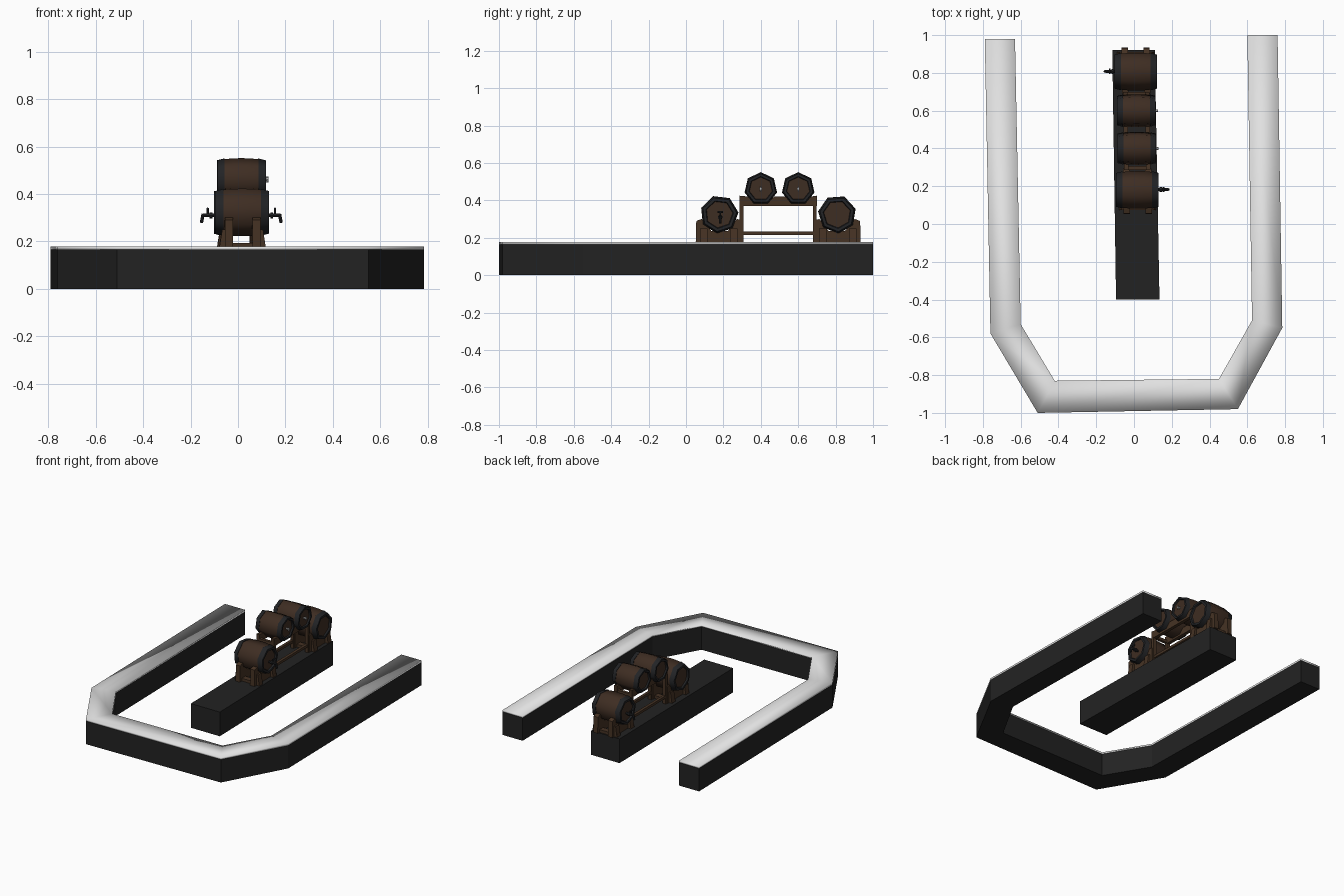
import bpy, bmesh, math
from mathutils import Vector, Matrix

if "Cube" in bpy.data.objects:
    bpy.data.objects.remove(bpy.data.objects["Cube"])


def mat(name, r, g, b):
    m = bpy.data.materials.new(name)
    m.diffuse_color = (r, g, b, 1)
    m.use_nodes = True
    m.node_tree.nodes["Principled BSDF"].inputs["Base Color"].default_value = m.diffuse_color
    return m


BLACK = mat("black_panel", 0.016, 0.016, 0.016)
WHITE = mat("white_top", 0.75, 0.75, 0.75)
STAVE = mat("barrel_wood", 0.048, 0.026, 0.016)
RACK = mat("rack_wood", 0.06, 0.032, 0.017)
IRON = mat("hoop_iron", 0.016, 0.017, 0.019)
STEEL = mat("plug_steel", 0.4, 0.4, 0.4)


def finish(bm, name, *mats):
    bmesh.ops.recalc_face_normals(bm, faces=bm.faces)
    me = bpy.data.meshes.new(name)
    bm.to_mesh(me)
    bm.free()
    for m in mats:
        me.materials.append(m)
    ob = bpy.data.objects.new(name, me)
    bpy.context.collection.objects.link(ob)
    return ob


def prism(name, base, offset, m):
    """Extrude a closed outline of 3D points along an offset."""
    bm = bmesh.new()
    f = bm.faces.new([bm.verts.new(p) for p in base])
    ext = bmesh.ops.extrude_face_region(bm, geom=[f], use_keep_orig=True)
    vs = [g for g in ext["geom"] if isinstance(g, bmesh.types.BMVert)]
    bmesh.ops.translate(bm, verts=vs, vec=offset)
    return finish(bm, name, m)


def box(name, x0, x1, y0, y1, z0, z1, m):
    pts = [(x0, y0, z0), (x1, y0, z0), (x1, y1, z0), (x0, y1, z0)]
    return prism(name, pts, (0, 0, z1 - z0), m)


def rod(name, a, b, r, m, sides=8):
    a, b = Vector(a), Vector(b)
    d = b - a
    bm = bmesh.new()
    mx = Matrix.Translation((a + b) / 2) @ d.to_track_quat('Z', 'Y').to_matrix().to_4x4()
    bmesh.ops.create_cone(bm, cap_ends=True, segments=sides, radius1=r, radius2=r,
                          depth=d.length, matrix=mx)
    return finish(bm, name, m)


# U-shaped counter, built as quad strips between outer and inner paths
outer = [(-.79, .98), (-.76, -.58), (-.51, -1), (.55, -.98), (.785, -.55), (.76, 1)]
inner = [(-.63, .98), (-.60, -.53), (-.42, -.83), (.45, -.82), (.625, -.51), (.60, 1)]


def counter(name, z0, z1, m):
    bm = bmesh.new()
    rows = [[bm.verts.new((o[0], o[1], z0)), bm.verts.new((o[0], o[1], z1)),
             bm.verts.new((i[0], i[1], z1)), bm.verts.new((i[0], i[1], z0))]
            for o, i in zip(outer, inner)]
    for a, b in zip(rows, rows[1:]):
        for k in range(4):
            j = (k + 1) % 4
            bm.faces.new((a[k], a[j], b[j], b[k]))
    bm.faces.new(rows[0])
    bm.faces.new(rows[-1])
    return finish(bm, name, m)


counter("counter_body", 0, .165, BLACK)
top = counter("counter_top", .165, .178, WHITE)
top.data.shade_smooth()

# Middle plinth
prism("plinth", [(-.095, -.40, 0), (.135, -.40, 0), (.11, .92, 0), (-.115, .92, 0)],
      (0, 0, .174), BLACK)


def mid_x(y):
    """Centre line of the slightly skewed rack."""
    return .018 - .013 * (y - .18)


# Barrels: seven-sided turned profile; (x share, radius share, material of next strip)
half = [(.90, 0, 0), (.90, .70, 1), (1, .74, 1), (1, .90, 1),
        (.70, .985, 1), (.70, .95, 0), (.35, .99, 0)]
PROFILE = half + [(0, 1, 0)] + [(-x, r, 0) for x, r, _ in reversed(half)]
STRIP = [h[2] for h in half]
STRIP = STRIP + STRIP[::-1]


def barrel(name, y, z, r, h, turn):
    cx = mid_x(y)
    bm = bmesh.new()
    rings = []
    for px, pr, _ in PROFILE:
        if pr == 0:
            rings.append([bm.verts.new((cx + px * h, y, z))] * 7)
            continue
        rings.append([bm.verts.new((cx + px * h,
                                    y + pr * r * math.cos(turn + k * math.tau / 7),
                                    z + pr * r * math.sin(turn + k * math.tau / 7)))
                      for k in range(7)])
    for a, b, mi in zip(rings, rings[1:], STRIP):
        for k in range(7):
            j = (k + 1) % 7
            vs = list(dict.fromkeys((a[k], a[j], b[j], b[k])))
            bm.faces.new(vs).material_index = mi
    ob = finish(bm, name, STAVE, IRON)
    ob.data.shade_smooth()
    ob.data.set_sharp_from_angle(angle=math.radians(58))


rad = math.radians
barrel("lower_barrel_front", .178, .325, .103, .112, rad(-97))
barrel("lower_barrel_back", .808, .325, .103, .112, rad(-86))
barrel("upper_barrel_front", .40, .462, .089, .102, rad(90))
barrel("upper_barrel_back", .60, .462, .089, .102, rad(90))

# Taps on the lower barrels, pointing to opposite sides
for name, y, s in (("front", .183, 1), ("back", .808, -1)):
    c = mid_x(y)
    X = lambda d: c + s * d
    rod("tap_pipe_" + name, (X(.095), y, .31), (X(.160), y, .31), .008, IRON)
    rod("tap_collar_" + name, (X(.118), y, .31), (X(.130), y, .31), .013, IRON)
    rod("tap_spout_" + name, (X(.157), y, .316), (X(.164), y, .278), .007, IRON)
    rod("tap_handle_" + name, (X(.138), y, .31), (X(.138), y, .342), .005, IRON)
    rod("tap_grip_" + name, (X(.138), y - .014, .338), (X(.138), y + .014, .338), .005, IRON)

# Small plugs on the upper barrels
for name, y in (("front", .40), ("back", .60)):
    c = mid_x(y)
    rod("plug_" + name, (c + .09, y, .462), (c + .114, y, .462), .007, STEEL)
    rod("plug_lever_" + name, (c + .109, y, .474), (c + .109, y, .448), .004, STEEL)

# Rack outlines in the y-z plane
cradle = [(.052, .174), (.295, .174), (.295, .295), (.272, .300), (.225, .237),
          (.135, .237), (.084, .300), (.055, .290)]
rail = [(.285, .37), (.70, .37), (.70, .425), (.668, .42), (.635, .385), (.565, .385),
        (.530, .42), (.470, .42), (.435, .385), (.365, .385), (.332, .42), (.285, .425)]


def flip(y):
    return .986 - y


for side, s in (("left", -1), ("right", 1)):
    def plate(name, outline, thick):
        base = [(mid_x(y) + s * .058 - thick / 2, y, z) for y, z in outline]
        prism(name + "_" + side, base, (thick, 0, 0), RACK)

    def bar(name, y0, y1, z0, z1, thick):
        plate(name, [(y0, z0), (y1, z0), (y1, z1), (y0, z1)], thick)

    plate("cradle_front", cradle, .034)
    plate("cradle_back", [(flip(y), z) for y, z in cradle], .034)
    plate("upper_rail", rail, .024)
    bar("post_front", .287, .307, .174, .39, .024)
    bar("post_back", flip(.307), flip(.287), .174, .39, .024)
    bar("lower_rail", .29, .696, .215, .233, .02)
    # Splayed foot gussets against the outer plate faces
    for n, y0 in (("a", .075), ("b", .235), ("c", flip(.275)), ("d", flip(.115))):
        c = mid_x(y0)
        prism("foot_" + n + "_" + side, [(c + s * .07, y0, .174), (c + s * .098, y0, .174),
              (c + s * .086, y0, .25), (c + s * .07, y0, .25)], (0, .04, 0), RACK)

# Cross bars joining both sides of the rack
for n, y0, z0, w in (("foot_front", .075, .174, .095), ("foot_front_inner", .235, .174, .095),
                     ("foot_back_inner", flip(.275), .174, .095),
                     ("foot_back", flip(.115), .174, .095),
                     ("top_front", .287, .375, .07), ("top_back", flip(.307), .375, .07)):
    c = mid_x(y0)
    d = .04 if z0 < .2 else .02
    box("crossbar_" + n, c - w, c + w, y0, y0 + d, z0, z0 + .02, RACK)
